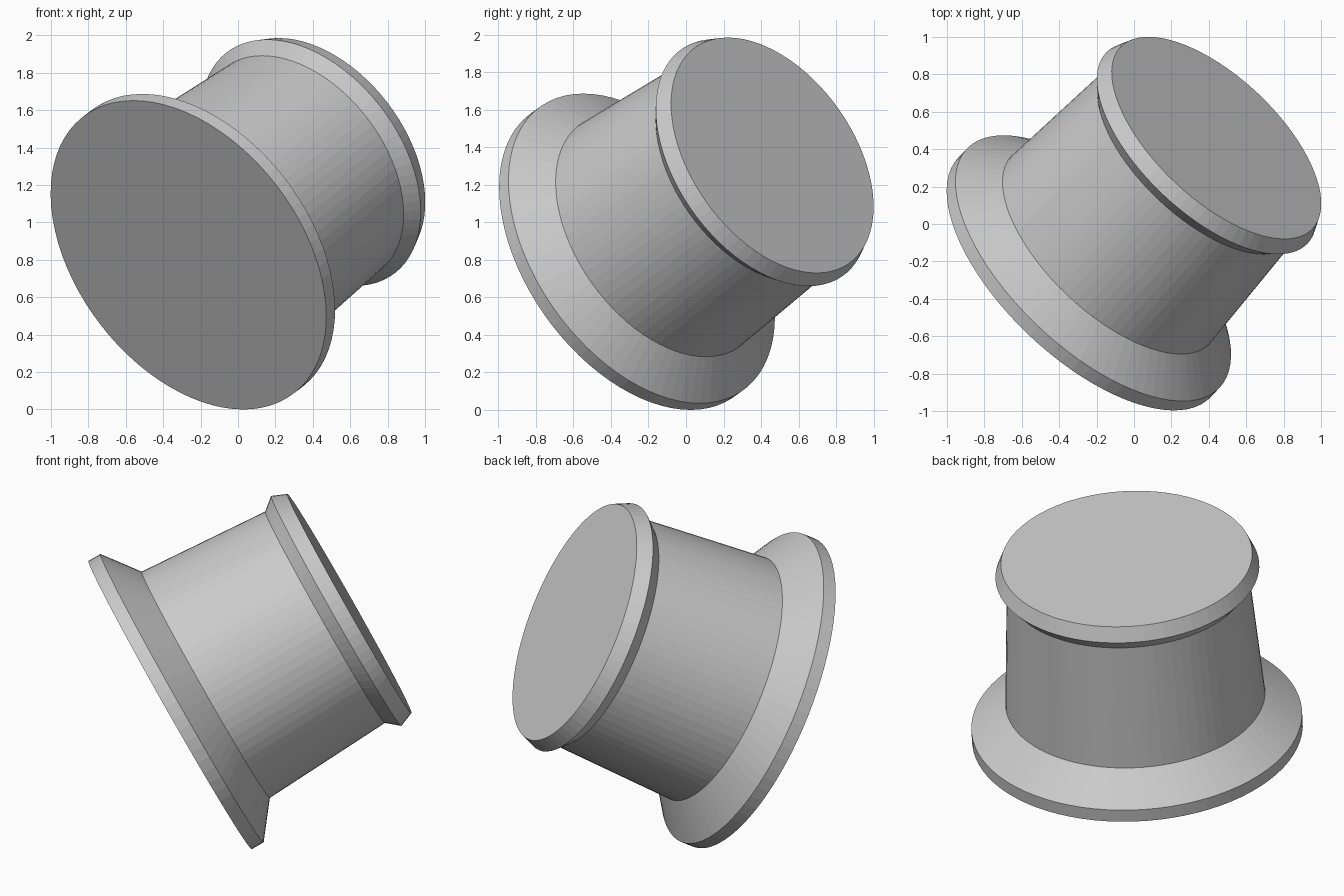
import bpy
import bmesh
from math import tau
from mathutils import Matrix, Vector

cube = bpy.data.objects.get("Cube")
if cube:
    bpy.data.objects.remove(cube, do_unlink=True)

SIDES = 80
AXIS = Vector((0.61, 0.645, 0.46)).normalized()
BASE_CENTRE = Vector((-0.265, -0.286, 0.825))

# Plain grey material
grey = bpy.data.materials.new("plain_grey")
grey.use_nodes = True
colour = (0.6, 0.6, 0.6, 1)
grey.diffuse_color = colour
grey.node_tree.nodes["Principled BSDF"].inputs["Base Color"].default_value = colour

# Half profile as (radius, distance along the axis)
profile = [
    (0.93, 0.0), (0.93, 0.077),      # wide flange rim
    (0.73, 0.23), (0.682, 1.0),      # sloped flange, tapered barrel
    (0.742, 1.072), (0.707, 1.157),  # flared end rim
]


def lathe(name, points, material):
    """Spin a half profile into a closed solid with flat end caps."""
    bm = bmesh.new()
    rings = []
    for radius, height in points:
        ring = [bm.verts.new(Matrix.Rotation(tau * i / SIDES, 3, "Z")
                             @ Vector((radius, 0, height)))
                for i in range(SIDES)]
        rings.append(ring)
    for low, high in zip(rings, rings[1:]):
        for i in range(SIDES):
            j = (i + 1) % SIDES
            bm.faces.new((low[i], low[j], high[j], high[i]))
    bm.faces.new(rings[0][::-1])
    bm.faces.new(rings[-1])
    mesh = bpy.data.meshes.new(name)
    bm.to_mesh(mesh)
    bm.free()
    mesh.materials.append(material)
    obj = bpy.data.objects.new(name, mesh)
    bpy.context.collection.objects.link(obj)
    return obj


# Flanged plug, tilted onto the edge of its wide rim
plug = lathe("flanged_plug", profile, grey)
tilt = AXIS.to_track_quat("Z", "Y").to_matrix().to_4x4()
plug.data.transform(Matrix.Translation(BASE_CENTRE) @ tilt)

# Rest the lowest point on the ground
lowest = min(v.co.z for v in plug.data.vertices)
plug.data.transform(Matrix.Translation((0, 0, -lowest)))
